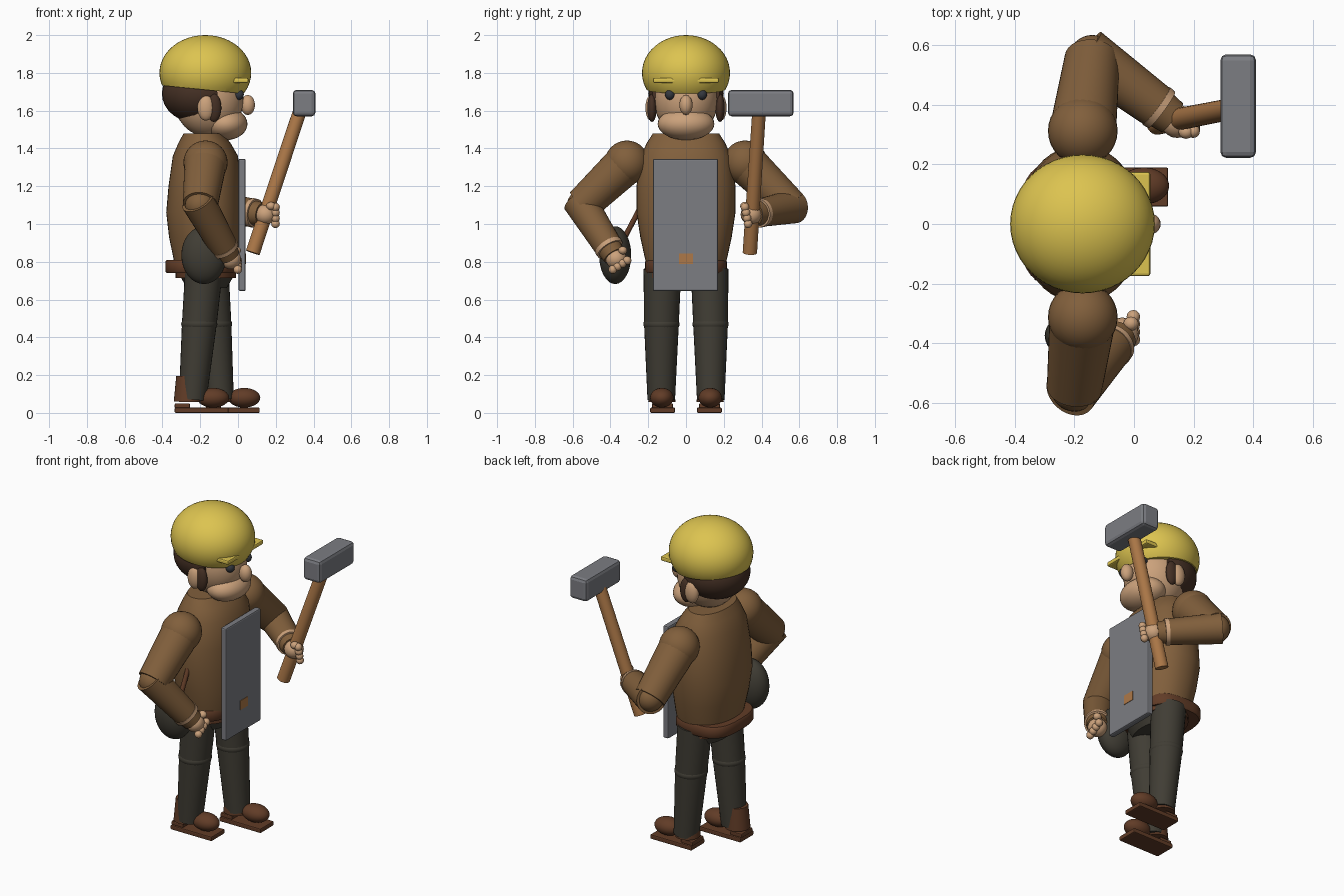
import bpy, bmesh, math
from mathutils import Vector, Matrix

old = bpy.data.objects.get("Cube")
if old:
    bpy.data.objects.remove(old, do_unlink=True)


def material(name, r, g, b):
    m = bpy.data.materials.new(name)
    m.use_nodes = True
    m.diffuse_color = (r, g, b, 1)
    m.node_tree.nodes["Principled BSDF"].inputs["Base Color"].default_value = (r, g, b, 1)
    return m


YELLOW = material("helmet yellow", .72, .55, .08)
SHIRT = material("shirt brown", .22, .115, .045)
PANTS = material("trouser grey", .052, .047, .035)
HAIR = material("hair brown", .06, .03, .018)
LEATHER = material("leather brown", .12, .045, .02)
SKIN = material("skin", .6, .36, .2)
STEEL = material("steel", .2, .205, .225)
WOOD = material("wood", .42, .19, .065)
EYE = material("eye dark", .035, .04, .05)


def finish(bm, name, mat, smooth=True):
    bmesh.ops.recalc_face_normals(bm, faces=bm.faces)
    me = bpy.data.meshes.new(name)
    bm.to_mesh(me)
    bm.free()
    ob = bpy.data.objects.new(name, me)
    bpy.context.collection.objects.link(ob)
    me.materials.append(mat)
    if smooth:
        bpy.ops.object.select_all(action='DESELECT')
        ob.select_set(True)
        bpy.context.view_layer.objects.active = ob
        bpy.ops.object.shade_smooth_by_angle(angle=math.radians(40))
    return ob


def ball(name, mat, centre, radii, cut=None, seg=32):
    """Ellipsoid, optionally cut by a plane given as (point, normal to remove)."""
    bm = bmesh.new()
    bmesh.ops.create_uvsphere(bm, u_segments=seg, v_segments=seg // 2, radius=1)
    bmesh.ops.transform(bm, verts=bm.verts,
                        matrix=Matrix.Translation(centre) @ Matrix.Diagonal((*radii, 1)))
    if cut:
        bmesh.ops.bisect_plane(bm, geom=bm.verts[:] + bm.edges[:] + bm.faces[:],
                               plane_co=cut[0], plane_no=cut[1], clear_outer=True)
        bmesh.ops.holes_fill(bm, edges=[e for e in bm.edges if e.is_boundary])
    return finish(bm, name, mat)


def rod(name, mat, a, b, r1, r2, seg=28):
    """Tapered cylinder from a to b."""
    a, b = Vector(a), Vector(b)
    d = b - a
    bm = bmesh.new()
    bmesh.ops.create_cone(bm, cap_ends=True, segments=seg, radius1=r1, radius2=r2, depth=d.length)
    turn = d.to_track_quat('Z', 'Y').to_matrix().to_4x4()
    bmesh.ops.transform(bm, verts=bm.verts, matrix=Matrix.Translation((a + b) / 2) @ turn)
    return finish(bm, name, mat)


def box(name, mat, lo, hi, bevel=0.0):
    lo, hi = Vector(lo), Vector(hi)
    bm = bmesh.new()
    bmesh.ops.create_cube(bm, size=1)
    bmesh.ops.transform(bm, verts=bm.verts,
                        matrix=Matrix.Translation((lo + hi) / 2) @ Matrix.Diagonal((*(hi - lo), 1)))
    if bevel:
        bmesh.ops.bevel(bm, geom=bm.edges[:], offset=bevel, segments=2, affect='EDGES', profile=.5)
    return finish(bm, name, mat, smooth=False)


def loft(name, mat, rings, power=2, seg=40):
    """Stacked rounded rings: (z, back x, front x, half width)."""
    bm = bmesh.new()
    loops = []
    for z, x0, x1, ry in rings:
        loop = []
        for i in range(seg):
            t = math.tau * i / seg
            c, s = math.cos(t), math.sin(t)
            px = math.copysign(abs(c) ** (2 / power), c)
            py = math.copysign(abs(s) ** (2 / power), s)
            loop.append(bm.verts.new(((x0 + x1) / 2 + px * (x1 - x0) / 2, py * ry, z)))
        loops.append(loop)
    for lo, hi in zip(loops, loops[1:]):
        for i in range(seg):
            j = (i + 1) % seg
            bm.faces.new((lo[i], lo[j], hi[j], hi[i]))
    bm.faces.new(loops[0])
    bm.faces.new(loops[-1])
    return finish(bm, name, mat)


# Helmet and brim
ball("helmet", YELLOW, (-.173, 0, 1.8), (.243, .233, .2), ((-.17, 0, 1.71), (-.1, 0, -1)), 48)
box("helmet_brim", YELLOW, (-.1, -.175, 1.747), (.055, .175, 1.774), .008)

# Head
ball("head", SKIN, (-.155, 0, 1.66), (.185, .17, .2))
ball("muzzle", SKIN, (-.065, 0, 1.53), (.115, .15, .086))
ball("nose", SKIN, (.052, 0, 1.63), (.038, .035, .053), seg=20)
ball("hair", HAIR, (-.2, 0, 1.69), (.203, .2, .16), ((-.1, 0, 1.6), (1, 0, .1)))
for side, y in (("left", 1), ("right", -1)):
    ball(side + "_eye", EYE, (.005, y * .085, 1.685), (.026, .026, .028), seg=16)
    ball(side + "_ear", SKIN, (-.17, y * .185, 1.615), (.045, .03, .068), seg=20)
    ball(side + "_sideburn", HAIR, (-.128, y * .18, 1.615), (.04, .025, .075), seg=20)

# Torso, belt and hips
loft("torso", SHIRT, [(.75, -.33, -.01, .2), (.82, -.342, .005, .218), (.93, -.365, .015, .242),
                      (1.06, -.38, .02, .262), (1.2, -.368, .015, .262), (1.36, -.345, 0, .24),
                      (1.43, -.315, -.04, .207), (1.48, -.288, -.08, .175)], power=2.2)
loft("belt", LEATHER, [(.74, -.378, -.02, .21), (.75, -.385, -.015, .217),
                       (.8, -.385, -.015, .217), (.81, -.378, -.02, .21)], power=3)
loft("belt_lower_edge", LEATHER, [(.715, -.33, -.01, .2), (.745, -.33, -.01, .2)])
loft("hips", PANTS, [(.66, -.27, -.06, .17), (.73, -.31, -.02, .195)])

# Front plate with a small wooden patch
box("front_plate", STEEL, (.003, -.175, .645), (.04, .17, 1.345), .008)
box("plate_patch", WOOD, (.036, -.037, .787), (.043, .037, .845))

# Legs and boots
for side, y, hip, knee, ankle, heel in (("left", 1, -.15, -.127, -.095, -.17),
                                        ("right", -1, -.18, -.205, -.24, -.335)):
    k = (knee, y * .13, .47)
    rod(side + "_thigh", PANTS, (hip, y * .125, .76), k, .1, .092)
    ball(side + "_knee", PANTS, k, (.096, .096, .05))
    rod(side + "_shin", PANTS, k, (ankle, y * .131, .07), .092, .073)
    rod(side + "_boot_shaft", LEATHER, (heel + .067, y * .128, .058),
        (heel + .07, y * .128, .195), .072, .062)
    ball(side + "_boot_toe", LEATHER, (heel + .203, y * .128, .08), (.085, .062, .052))
    box(side + "_boot_sole", LEATHER, (heel, y * .124 - .066, 0), (heel + .285, y * .124 + .066, .028), .006)
    box(side + "_boot_heel", LEATHER, (heel, y * .124 - .055, .025), (heel + .08, y * .124 + .055, .05), .005)

# Arms, cuffs and hands
arms = (("left", 1, (-.14, .555, 1.09), (.145, .345, 1.05)),
        ("right", -1, (-.2, -.55, 1.1), (-.04, -.37, .815)))
for side, y, elbow, hand in arms:
    e, h = Vector(elbow), Vector(hand)
    shoulder = Vector((-.172, y * .313, 1.325))
    d = (h - e).normalized()
    ball(side + "_shoulder", SHIRT, shoulder, (.117, .117, .117))
    rod(side + "_upper_arm", SHIRT, shoulder, e, .112, .093)
    ball(side + "_elbow", SHIRT, e, (.08, .08, .08))
    rod(side + "_forearm", SHIRT, e - d * .03, h - d * .085, .09, .075)
    rod(side + "_cuff_band", SKIN, h - d * .088, h - d * .065, .078, .076)
    rod(side + "_sleeve_end", SHIRT, h - d * .066, h - d * .02, .066, .06)
    ball(side + "_palm", SKIN, h, (.056, .056, .054), seg=20)
    # fingers curl around the far side of the palm
    across = d.cross(Vector((1, 0, 0))).normalized()
    for i in range(4):
        p = h + d * .042 + across * (i - 1.5) * .03
        ball(f"{side}_finger_{i + 1}", SKIN, p + Vector((.02, 0, 0)), (.023, .023, .023), seg=12)
    ball(side + "_thumb", SKIN, h + Vector((.03, -y * .035, .045)), (.026, .024, .022), seg=12)

# Hammer
rod("hammer_handle", WOOD, (.078, .338, .848), (.328, .387, 1.6), .038, .036)
box("hammer_head", STEEL, (.29, .222, 1.57), (.41, .57, 1.71), .02)

# Sack and strap
ball("sack", PANTS, (-.18, -.375, .835), (.12, .085, .153))
rod("sack_strap", LEATHER, (-.17, -.34, .9), (-.17, -.24, 1.09), .014, .014, 12)
